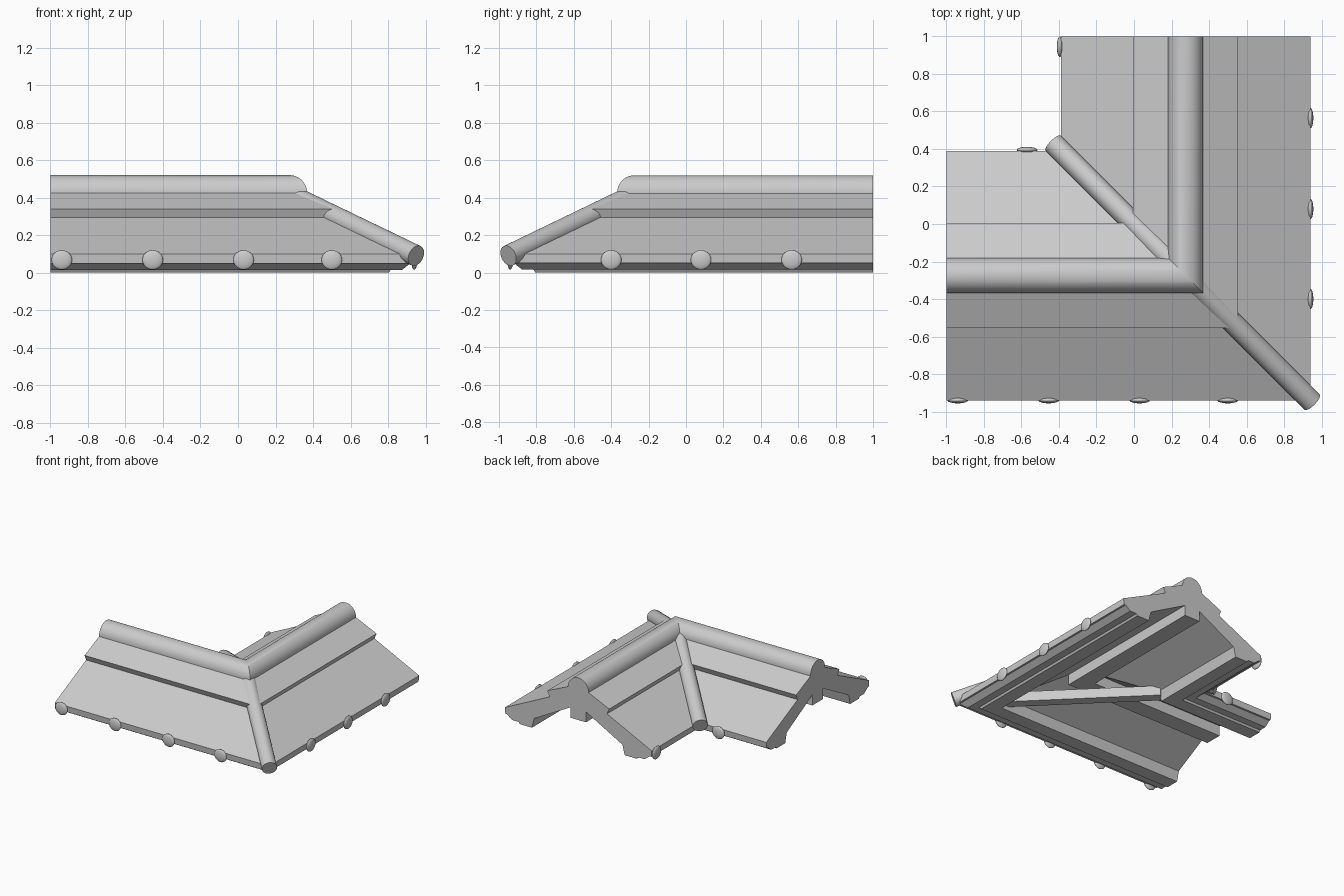
import bpy, bmesh, math
from mathutils import Vector

cube = bpy.data.objects.get("Cube")
if cube:
    bpy.data.objects.remove(cube, do_unlink=True)

GREY = (0.6, 0.6, 0.6, 1)
mat = bpy.data.materials.new("roof_grey")
mat.use_nodes = True
mat.diffuse_color = GREY
mat.node_tree.nodes["Principled BSDF"].inputs["Base Color"].default_value = GREY

RIDGE = 0.275   # ridge lines run at y = -RIDGE and x = RIDGE, meeting on the diagonal
EAVE = 0.665    # distance from ridge to eave


def finish(obj, name, smooth=True):
    obj.name = name
    obj.data.materials.append(mat)
    if smooth:
        bpy.ops.object.select_all(action='DESELECT')
        obj.select_set(True)
        bpy.context.view_layer.objects.active = obj
        bpy.ops.object.shade_smooth_by_angle(angle=math.radians(30))
    return obj


def sweep_corner(name, profile, smooth=False):
    """Sweep a closed (offset, height) profile around the mitred corner."""
    bm = bmesh.new()
    rings = [
        [bm.verts.new((-1, -RIDGE - d, z)) for d, z in profile],
        [bm.verts.new((RIDGE + d, -RIDGE - d, z)) for d, z in profile],
        [bm.verts.new((RIDGE + d, 1, z)) for d, z in profile],
    ]
    n = len(profile)
    for a, b in zip(rings, rings[1:]):
        for i in range(n):
            j = (i + 1) % n
            bm.faces.new((a[i], a[j], b[j], b[i]))
    bm.faces.new(rings[0])
    bm.faces.new(rings[-1])
    bmesh.ops.recalc_face_normals(bm, faces=bm.faces)
    mesh = bpy.data.meshes.new(name)
    bm.to_mesh(mesh)
    bm.free()
    obj = bpy.data.objects.new(name, mesh)
    bpy.context.collection.objects.link(obj)
    return finish(obj, name, smooth)


def tube(name, start, end, radius):
    start, end = Vector(start), Vector(end)
    axis = end - start
    bpy.ops.mesh.primitive_cylinder_add(vertices=32, radius=radius, depth=axis.length,
                                        location=(start + end) / 2)
    obj = bpy.context.object
    obj.rotation_euler = axis.to_track_quat('Z', 'Y').to_euler()
    return finish(obj, name)


# Stepped roof slab with eave purlins and ridge beam, mirrored about the ridge
half = [(0, 0.45), (0.09, 0.425), (0.28, 0.34), (0.26, 0.295), (EAVE, 0.10),
        (0.66, 0.05), (0.645, 0.05), (0.60, 0.015), (0.54, 0.015), (0.53, 0),
        (0.42, 0), (0.40, 0.08), (0.07, 0.26), (0.07, 0.175)]
sweep_corner("roof_slab", half + [(-d, z) for d, z in reversed(half) if d])

# Rounded ridge cap
cap = [(0.093 * math.cos(math.pi * i / 20), 0.427 + 0.093 * math.sin(math.pi * i / 20))
       for i in range(21)]
sweep_corner("ridge_cap", cap + [(-0.093, 0.40), (0.093, 0.40)], True)

# Diagonal tubes over the hip and the valley
tube("hip_tube", (0.27, -0.27, 0.418), (0.95, -0.95, 0.09), 0.057)
tube("valley_tube", (0.20, -0.20, 0.405), (-0.43, 0.43, 0.10), 0.057)

# Horizontal tie beam under the diagonal
bpy.ops.mesh.primitive_cube_add(size=1, location=(0.285, -0.285, 0.07),
                                rotation=(0, 0, -math.pi / 4))
tie = bpy.context.object
tie.scale = (1.21, 0.08, 0.08)
finish(tie, "tie_beam", False)

# Round tile ends along the eaves
OUT, IN = RIDGE + EAVE, EAVE - RIDGE
discs = [(x, -OUT, False) for x in (-0.94, -0.455, 0.03, 0.5)]
discs += [(OUT, y, True) for y in (0.565, 0.08, -0.4)]
discs += [(-0.57, IN + 0.005, False), (-IN - 0.005, 0.945, True)]
for x, y, faces_x in discs:
    bpy.ops.mesh.primitive_uv_sphere_add(segments=24, ring_count=12, radius=0.055,
                                         location=(x, y, 0.068))
    disc = bpy.context.object
    disc.scale = (0.3, 1, 0.95) if faces_x else (1, 0.3, 0.95)
    finish(disc, "eave_tile_end")
